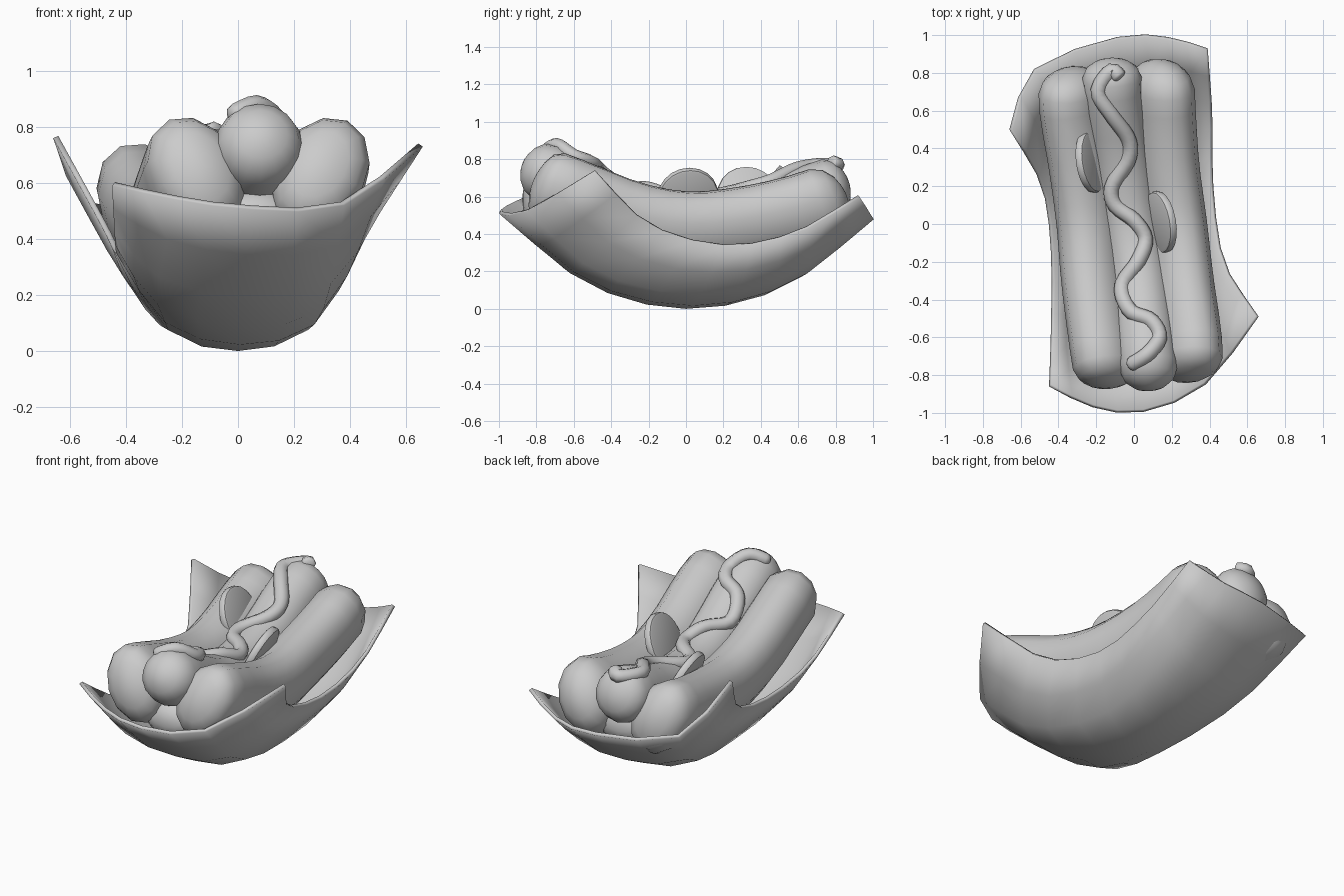
import bpy, bmesh, math
from mathutils import Vector, Matrix
from mathutils.bvhtree import BVHTree

if "Cube" in bpy.data.objects:
    bpy.data.objects.remove(bpy.data.objects["Cube"])


def spline(pts, t):
    """Smooth curve through the points, t in 0..1."""
    p = [Vector(q) for q in pts]
    p = [2 * p[0] - p[1]] + p + [2 * p[-1] - p[-2]]
    f = min(max(t, 0), 1) * (len(p) - 3)
    i = min(int(f), len(p) - 4)
    f -= i
    a, b, c, d = p[i:i + 4]
    return 0.5 * (2 * b + (c - a) * f + (2 * a - 5 * b + 4 * c - d) * f * f
                  + (3 * b - a - 3 * c + d) * f ** 3)


def make(name, bm, angle=60):
    mesh = bpy.data.meshes.new(name)
    bm.normal_update()
    bm.to_mesh(mesh)
    bm.free()
    ob = bpy.data.objects.new(name, mesh)
    bpy.context.collection.objects.link(ob)
    bpy.ops.object.select_all(action='DESELECT')
    ob.select_set(True)
    bpy.context.view_layer.objects.active = ob
    bpy.ops.object.shade_smooth_by_angle(angle=math.radians(angle))
    return ob


def tube(pts, rx, rz, cap, sides=12, rings=12, roll=0):
    """Sweep a rolled ellipse along a path, with ends rounded over the cap length."""
    length = sum((Vector(a) - Vector(b)).length for a, b in zip(pts, pts[1:]))
    c = cap / length
    ends = [0, 0.05, 0.2, 0.5]
    ts = [c * e for e in ends] + [c + (1 - 2 * c) * i / rings for i in range(rings + 1)]
    ts += [1 - c * e for e in reversed(ends)]
    bm = bmesh.new()
    loops = []
    for t in ts:
        tan = (spline(pts, t + 0.01) - spline(pts, t - 0.01)).normalized()
        side = tan.cross(Vector((0, 0, 1))).normalized()
        side = Matrix.Rotation(math.radians(roll), 3, tan) @ side
        up = side.cross(tan)
        e = min(1, min(t, 1 - t) / c)
        s = max(0.12, math.sqrt(max(0, 1 - (1 - e) ** 2)))
        o = spline(pts, t)
        loops.append([bm.verts.new(o + side * (rx * s * math.cos(k * math.tau / sides))
                                   + up * (rz * s * math.sin(k * math.tau / sides)))
                      for k in range(sides)])
    for a, b in zip(loops, loops[1:]):
        for k in range(sides):
            j = (k + 1) % sides
            bm.faces.new((a[k], a[j], b[j], b[k]))
    bm.faces.new(loops[0])
    bm.faces.new(loops[-1])
    bmesh.ops.recalc_face_normals(bm, faces=bm.faces)
    return bm


# paper wrapper: rows run front to back, each row left to right
rows = [
    [(-.45, -.86, .59), (-.22, -.97, .54), (.05, -.995, .505), (.38, -.85, .52), (.66, -.49, .73)],
    [(-.44, -.55, .40), (-.29, -.58, .21), (.02, -.52, .13), (.32, -.46, .19), (.48, -.2, .45)],
    [(-.44, -.15, .35), (-.25, -.08, .075), (0, 0, 0), (.25, .08, .075), (.42, .2, .335)],
    [(-.49, .2, .45), (-.36, .46, .19), (-.02, .52, .115), (.26, .58, .19), (.415, .58, .40)],
    [(-.66, .5, .76), (-.53, .82, .515), (-.09, .99, .475), (.18, .99, .5), (.39, .93, .595)]]
NU, NV = 8, 10
bm = bmesh.new()
grid = [[bm.verts.new(spline([spline(r, u / NU) for r in rows], v / NV))
         for u in range(NU + 1)] for v in range(NV + 1)]
for a, b in zip(grid, grid[1:]):
    for u in range(NU):
        bm.faces.new((a[u], a[u + 1], b[u + 1], b[u]))
wrapper = make("paper_wrapper", bm)
mod = wrapper.modifiers.new("thickness", 'SOLIDIFY')
mod.thickness = 0.02
mod.offset = 1

# bun: two long lobes leaning apart, and the hinge beneath
left = [(-.13, -.86, .665), (-.165, -.65, .60), (-.21, -.3, .475), (-.235, 0, .42),
        (-.275, .3, .445), (-.325, .6, .51), (-.33, .82, .58)]
right = [(.29, -.82, .675), (.29, -.62, .60), (.245, -.3, .475), (.21, 0, .42),
         (.17, .3, .445), (.15, .6, .51), (.14, .86, .60)]
make("bun_left", tube(left, .165, .22, .16, roll=-24))
make("bun_right", tube(right, .165, .22, .16, roll=26))
base = [(.07, -.78, .52), (.04, -.45, .34), (0, 0, .22), (-.05, .45, .32), (-.09, .76, .49)]
make("bun_base", tube(base, .18, .12, .12))

# sausage
path = [(.085, -.87, .785), (.065, -.62, .67), (.03, -.3, .51), (-.02, 0, .45),
        (-.07, .36, .50), (-.11, .66, .61), (-.12, .87, .68)]
bm = tube(path, .158, .158, .15, 16, 14)
surface = BVHTree.FromBMesh(bm)
make("sausage", bm)

# sauce squiggle dropped onto the sausage
wave = [(-.07, .77), (-.12, .81), (-.19, .70), (-.12, .58), (-.03, .45), (-.03, .34),
        (-.115, .20), (-.1, .1), (0, .02), (.06, -.08), (.02, -.2), (-.065, -.33),
        (-.02, -.46), (.09, -.51), (.135, -.6), (.07, -.69), (-.03, -.755)]
drop = []
for x, y in wave:
    hit = surface.ray_cast(Vector((x, y, 2)), Vector((0, 0, -1)))[0]
    drop.append(hit if hit else Vector((x, y, .75)))
make("sauce", tube(drop, .041, .038, .03, 8, 64))

# pickle slices leaning outwards beside the sausage
for name, pos, lean, turn in (("pickle_left", (-.225, .33, .605), -24, 8),
                              ("pickle_right", (.14, .01, .60), 24, 10)):
    bm = bmesh.new()
    bmesh.ops.create_cone(bm, cap_ends=True, segments=20, radius1=.165, radius2=.165, depth=.045)
    rims = [e for e in bm.edges if abs(e.verts[0].co.z - e.verts[1].co.z) < 1e-4]
    bmesh.ops.bevel(bm, geom=rims, offset=.014, segments=2, affect='EDGES', profile=.5)
    bm.transform(Matrix.Translation(pos) @ Matrix.Rotation(math.radians(turn), 4, 'Z')
                 @ Matrix.Rotation(math.radians(90 + lean), 4, 'Y'))
    make(name, bm, 40)
